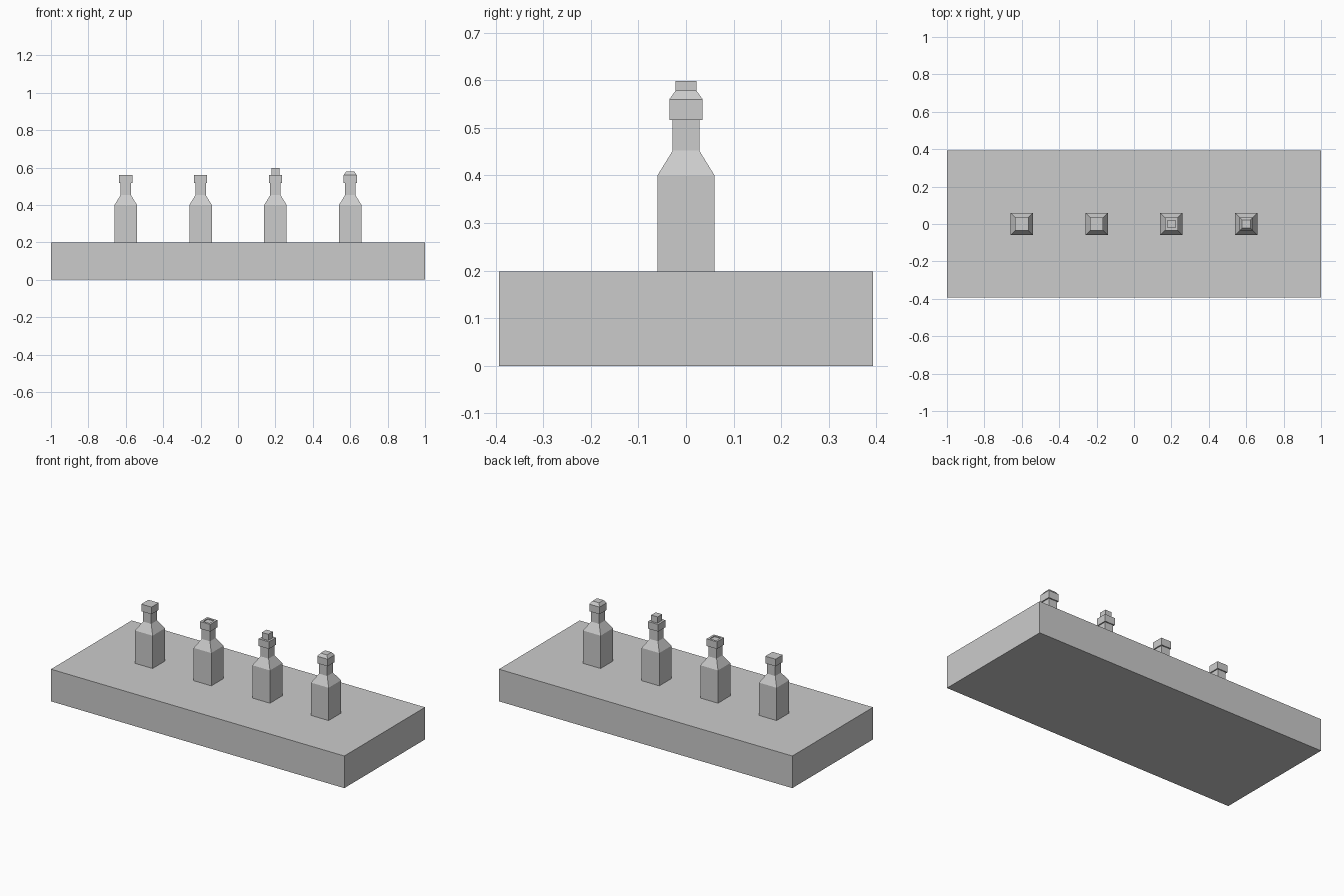
import bpy, bmesh

if "Cube" in bpy.data.objects:
    bpy.data.objects.remove(bpy.data.objects["Cube"])


def square_loft(name, x, rings):
    """Stack square sections (half width, z) into one closed solid."""
    bm = bmesh.new()
    loops = [[bm.verts.new((sx * h, sy * h, z))
              for sx, sy in ((-1, -1), (1, -1), (1, 1), (-1, 1))]
             for h, z in rings]
    for a, b in zip(loops, loops[1:]):
        for i in range(4):
            j = (i + 1) % 4
            bm.faces.new((a[i], a[j], b[j], b[i]))
    bm.faces.new(loops[0][::-1])
    bm.faces.new(loops[-1])
    mesh = bpy.data.meshes.new(name)
    bm.to_mesh(mesh)
    bm.free()
    obj = bpy.data.objects.new(name, mesh)
    obj.location.x = x
    bpy.context.collection.objects.link(obj)
    return obj


# Slab under the bottles
bpy.ops.mesh.primitive_cube_add(size=1, location=(0, 0, 0.099))
slab = bpy.context.object
slab.name = "base_slab"
slab.scale = (2, 0.786, 0.198)

# Cap tops: flat, shallow recess, raised knob, tapered
cap_tops = [
    [],
    [(0.022, 0.56), (0.022, 0.555)],
    [(0.022, 0.56), (0.022, 0.598)],
    [(0.022, 0.578)],
]

for i, top in enumerate(cap_tops):
    x = -0.6 + 0.4 * i
    # Body, sloping shoulder and neck
    square_loft(f"bottle_{i + 1}", x,
                [(0.06, 0.198), (0.06, 0.4), (0.028, 0.452), (0.028, 0.518)])
    # Cap
    square_loft(f"cap_{i + 1}", x, [(0.035, 0.516), (0.035, 0.56)] + top)
